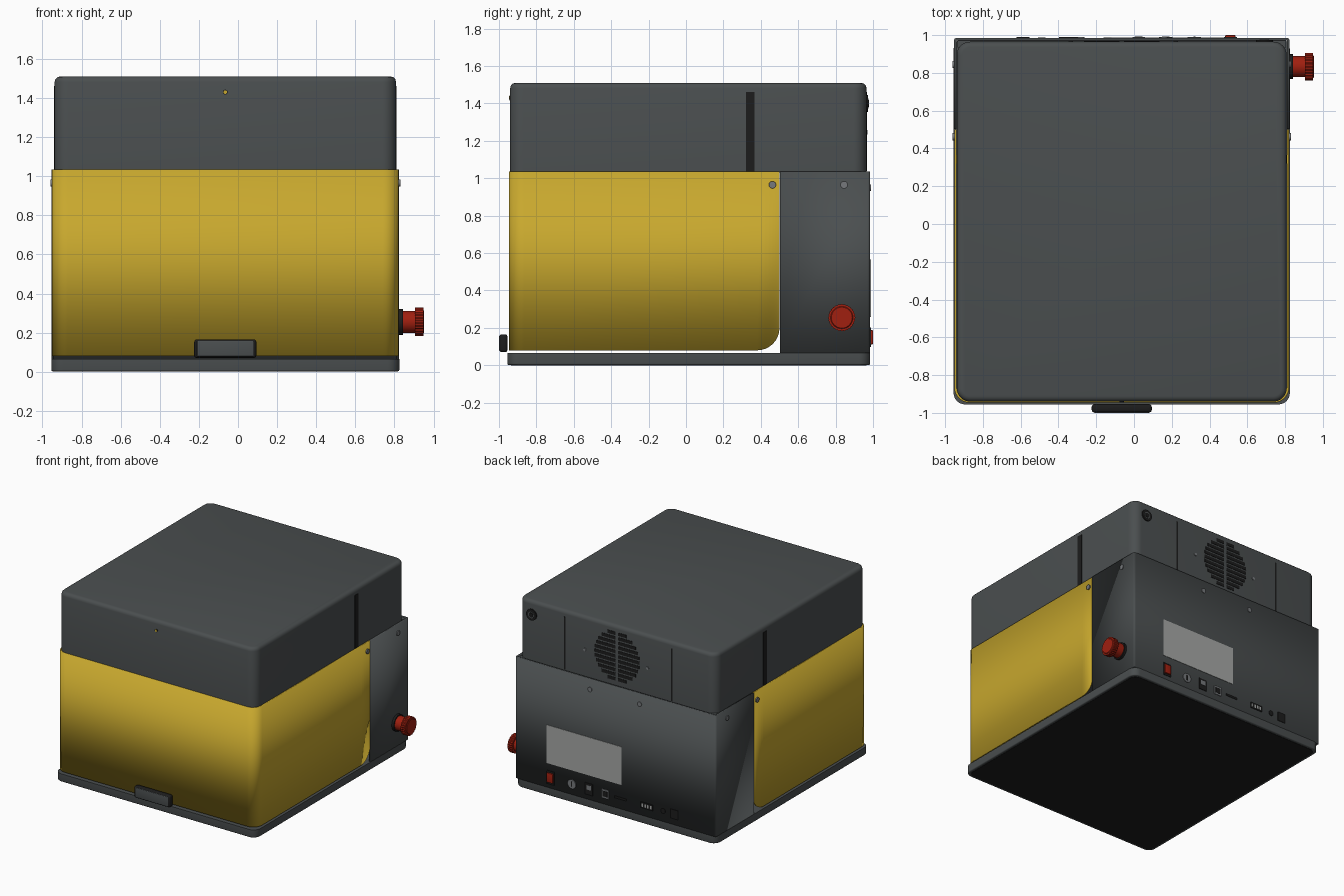
import bpy, bmesh, math
from mathutils import Matrix, Vector

if "Cube" in bpy.data.objects:
    bpy.data.objects.remove(bpy.data.objects["Cube"])


def material(name, rgb):
    m = bpy.data.materials.new(name)
    m.use_nodes = True
    m.diffuse_color = (*rgb, 1)
    m.node_tree.nodes["Principled BSDF"].inputs["Base Color"].default_value = (*rgb, 1)
    return m


GREY = material("slate grey", (.069, .077, .079))
YELLOW = material("warm yellow", (.578, .392, .027))
BLACK = material("black", (.012, .012, .012))
RED = material("red", (.35, .014, .005))
LABEL = material("pale label grey", (.38, .39, .38))
METAL = material("screw grey", (.18, .19, .2))

CX = -.065  # centre line of the housing


def finish(bm, name, mat, smooth=True):
    bmesh.ops.recalc_face_normals(bm, faces=bm.faces)
    me = bpy.data.meshes.new(name)
    bm.to_mesh(me)
    bm.free()
    ob = bpy.data.objects.new(name, me)
    bpy.context.collection.objects.link(ob)
    me.materials.append(mat)
    if smooth:
        bpy.ops.object.select_all(action='DESELECT')
        ob.select_set(True)
        bpy.context.view_layer.objects.active = ob
        bpy.ops.object.shade_smooth_by_angle(angle=math.radians(35))
    return ob


def arc(cx, cy, r, start, steps=8):
    """Quarter circle, counter-clockwise from the start angle in degrees."""
    return [(cx + r * math.cos(a), cy + r * math.sin(a))
            for a in (math.radians(start + 90 * i / steps) for i in range(steps + 1))]


def rounded_slab(name, half_x, y0, y1, z0, z1, r, mat, top=0, bottom=0):
    """Rounded rectangle raised from z0 to z1, with softened rims."""
    x0, x1 = CX - half_x, CX + half_x
    pts = (arc(x1 - r, y1 - r, r, 0) + arc(x0 + r, y1 - r, r, 90)
           + arc(x0 + r, y0 + r, r, 180) + arc(x1 - r, y0 + r, r, 270))
    bm = bmesh.new()
    face = bm.faces.new([bm.verts.new((x, y, z0)) for x, y in pts])
    bmesh.ops.extrude_face_region(bm, geom=[face], use_keep_orig=True)
    bm.verts.ensure_lookup_table()
    for v in bm.verts[len(pts):]:
        v.co.z = z1
    for z, width in ((z1, top), (z0, bottom)):
        if width:
            rim = [e for e in bm.edges if all(abs(v.co.z - z) < 1e-5 for v in e.verts)]
            bmesh.ops.bevel(bm, geom=rim, offset=width, segments=3, profile=.5, affect='EDGES')
    return finish(bm, name, mat)


def wall(name, path, low, high, mat, thick=.012):
    """Upright sheet along a path; low(y) gives its lower edge."""
    bm = bmesh.new()
    cols = [(bm.verts.new((x, y, low(y))), bm.verts.new((x, y, high))) for x, y in path]
    for a, b in zip(cols, cols[1:]):
        bm.faces.new((a[0], b[0], b[1], a[1]))
    # Thicken towards the centre line
    ob = finish(bm, name, mat)
    mid = ob.data.polygons[0]
    outward = mid.normal.x * (mid.center.x - CX) > 0
    mod = ob.modifiers.new("thickness", 'SOLIDIFY')
    mod.thickness = thick
    mod.offset = -1 if outward else 1
    return ob


def box(name, centre, size, mat, bevel=0):
    bm = bmesh.new()
    bmesh.ops.create_cube(bm, size=1)
    for v in bm.verts:
        v.co = Vector(centre) + Vector(a * b for a, b in zip(v.co, size))
    if bevel:
        bmesh.ops.bevel(bm, geom=bm.edges[:], offset=bevel, segments=3, profile=.5, affect='EDGES')
    return finish(bm, name, mat, bool(bevel))


def disc(name, centre, r, depth, axis, mat, sides=32, knurl=1, rim=0):
    bm = bmesh.new()
    bmesh.ops.create_cone(bm, cap_ends=True, segments=sides, radius1=r, radius2=r - rim, depth=depth)
    if knurl != 1:
        for v in bm.verts:
            if round(math.atan2(v.co.y, v.co.x) / math.tau * sides) % 2:
                v.co.xy *= knurl
    turn = Matrix.Rotation(math.pi / 2, 4, 'Y' if axis == 'x' else 'X')
    bmesh.ops.transform(bm, matrix=Matrix.Translation(centre) @ turn, verts=bm.verts)
    return finish(bm, name, mat, knurl == 1)


# Base tray and dark underside
rounded_slab("base_tray", .89, -.955, .985, .002, .065, .06, GREY, bottom=.008)
rounded_slab("underside_plate", .87, -.935, .965, 0, .004, .05, BLACK)

# Top cover with softened upper rim
rounded_slab("top_cover", .873, -.94, .965, 1.03, 1.51, .07, GREY, top=.028)

# Yellow wrap-around door, its lower rear corners rounded
SIDE, FRONT, REAR, R, FILLET = .886, -.946, .5, .08, .12
right_side = [(CX + SIDE, REAR - FILLET + FILLET * math.sin(math.pi / 2 * i / 8)) for i in range(9)]
left_side = [(2 * CX - x, y) for x, y in right_side]
curve = (arc(CX - SIDE + R, FRONT + R, R, 180) + arc(CX + SIDE - R, FRONT + R, R, 270))


def door_low(y):
    t = max(0, min(1, (y - REAR + FILLET) / FILLET))
    return .08 + FILLET * (1 - math.sqrt(1 - t * t))


wall("front_door", left_side[::-1] + curve + right_side, door_low, 1.035, YELLOW)

# Rear housing: two sides and the back
HALF, BACK, CR = .889, .985, .015
wall("rear_housing", [(CX + HALF, REAR + .002)] + arc(CX + HALF - CR, BACK - CR, CR, 0, 4)
     + arc(CX - HALF + CR, BACK - CR, CR, 90, 4) + [(CX - HALF, REAR + .002)],
     lambda y: .065, 1.035, GREY, .014)
box("rear_ledge", (CX, .955, 1.027), (1.74, .04, .01), GREY)

# Cover slots and side screws on both sides
for side, sign in (("left", 1), ("right", -1)):
    box(f"{side}_cover_slot", (CX + sign * .873, .343, 1.247), (.006, .046, .43), BLACK)
    for place, y in (("door", .462), ("housing", .845)):
        disc(f"{side}_{place}_screw", (CX + sign * .889, y, .965), .019, .012, 'x', METAL)

# Front handle and indicator
box("door_handle", (CX, -.976, .118), (.318, .044, .095), BLACK, .014)
box("handle_face", (CX, -.997, .118), (.288, .006, .078), GREY, .0025)
disc("indicator_ring", (CX, -.941, 1.43), .013, .006, 'y', BLACK, 16)
disc("indicator", (CX, -.943, 1.43), .009, .006, 'y', YELLOW, 16)

# Emergency stop button
KY, KZ = .833, .255
disc("button_collar", (.832, KY, KZ), .066, .022, 'x', BLACK)
disc("button_stem", (.872, KY, KZ), .056, .075, 'x', RED)
disc("button_cap", (.927, KY, KZ), .073, .042, 'x', RED, 56, .95)
disc("button_face", (.949, KY, KZ), .062, .006, 'x', RED, rim=.006)

# Fan grille: chords of a circle split by a middle rib
FAN_Z, FAN_R, ROWS = 1.265, .2, 11
pitch = 2 * FAN_R / ROWS
for i in range(ROWS):
    h = (i - (ROWS - 1) / 2) * pitch
    width = math.sqrt(FAN_R ** 2 - h * h) - .012
    for sign in (-1, 1):
        box("fan_slot", (CX + sign * (.012 + width / 2), .965, FAN_Z + h),
            (width, .006, pitch * .68), BLACK)
for x in (.22, -.335):
    disc("fan_screw", (x, .966, 1.245), .012, .008, 'y', METAL, 16)

# Cover rear seams and tube inlet
for x in (.397, -.55):
    box("rear_seam", (x, .965, 1.25), (.012, .005, .42), BLACK)
disc("tube_inlet", (.69, .967, 1.4), .045, .014, 'y', BLACK)
disc("tube_hole_rim", (.69, .973, 1.4), .026, .006, 'y', GREY)
disc("tube_hole", (.69, .975, 1.4), .018, .006, 'y', BLACK)

# Rear panel: label, screws and sockets
box("rear_label", (.213, BACK, .412), (.665, .006, .305), LABEL)
for x in (.16, -.28):
    disc("rear_screw", (x, BACK, .95), .018, .01, 'y', METAL, 20)

SOCKET_Z = .15
box("switch_frame", (.51, BACK, SOCKET_Z), (.068, .008, .105), BLACK)
box("power_switch", (.51, BACK + .006, SOCKET_Z), (.054, .018, .075), RED, .004)
disc("key_socket", (.32, BACK, SOCKET_Z), .036, .01, 'y', METAL)
box("key_slot", (.32, BACK + .005, SOCKET_Z), (.01, .004, .04), BLACK)
box("network_socket", (.168, BACK, SOCKET_Z), (.07, .01, .09), BLACK)
box("network_insert", (.168, BACK + .004, SOCKET_Z + .012), (.04, .006, .036), METAL)
box("square_socket", (.025, BACK, SOCKET_Z), (.064, .01, .07), METAL)
box("square_socket_hole", (.025, BACK + .004, SOCKET_Z), (.042, .006, .044), BLACK)
box("card_slot", (-.11, BACK, SOCKET_Z), (.105, .005, .016), BLACK)
box("terminal_block", (-.344, BACK, SOCKET_Z), (.106, .008, .046), BLACK)
for i in range(4):
    box("terminal_pin", (-.344 + (i - 1.5) * .025, BACK + .003, SOCKET_Z), (.012, .006, .026), LABEL)
disc("audio_socket", (-.488, BACK, SOCKET_Z), .02, .006, 'y', BLACK, 20)
box("power_inlet", (-.587, BACK, SOCKET_Z), (.068, .008, .072), BLACK)
